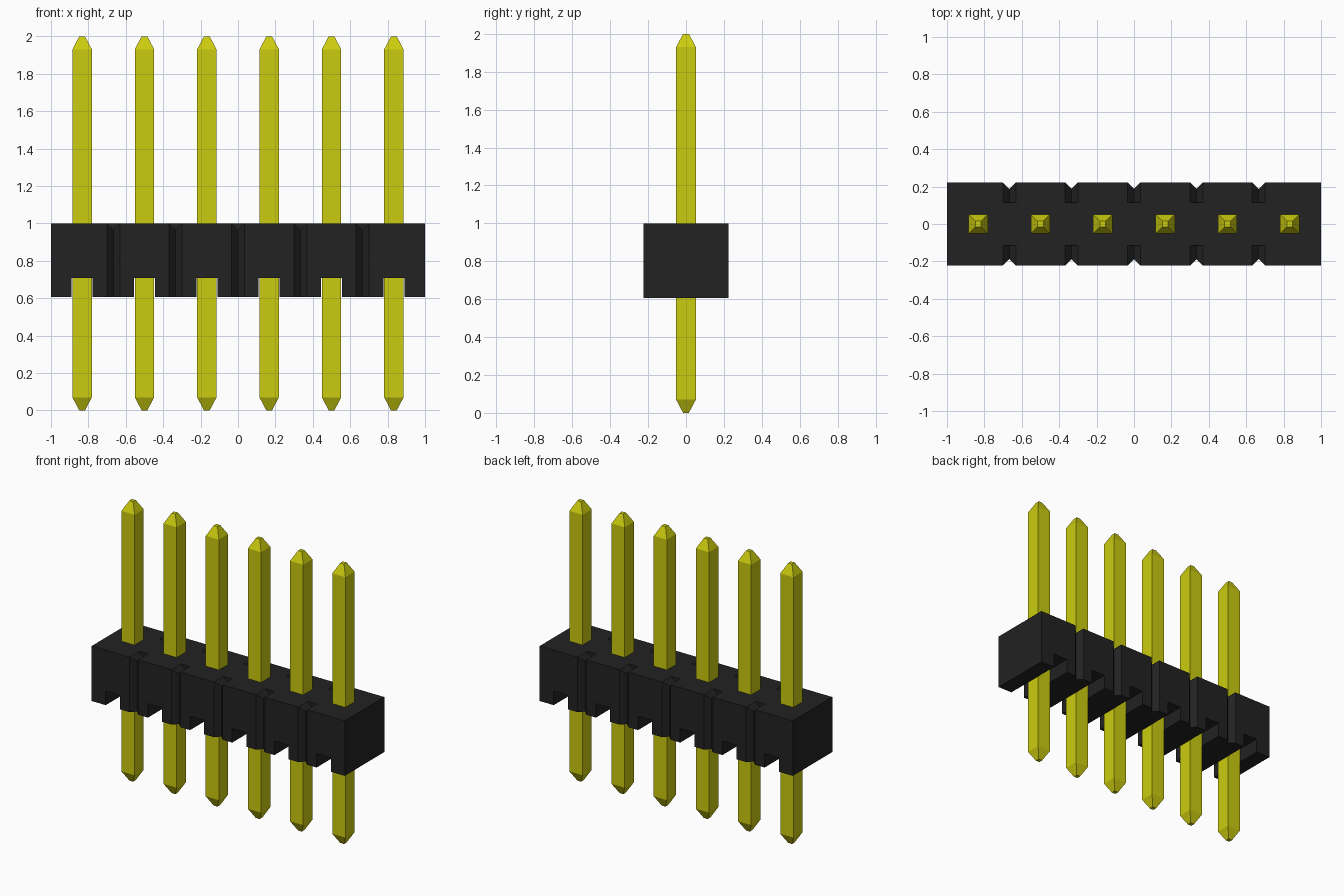
import bpy, bmesh
from math import pi, sqrt
from mathutils import Matrix, Vector

cube = bpy.data.objects.get("Cube")
if cube:
    bpy.data.objects.remove(cube, do_unlink=True)

COUNT, PITCH = 6, 1 / 3
HALF_Y, BOTTOM, TOP = 0.223, 0.607, 1.0
SLOT, SLOT_TOP = 0.056, 0.707
NOTCH, GROOVE_END = 0.035, 0.115
PIN, TIP, TAPER, HEIGHT = 0.052, 0.015, 0.07, 2.0


def material(name, color):
    mat = bpy.data.materials.new(name)
    mat.use_nodes = True
    mat.diffuse_color = color
    mat.node_tree.nodes["Principled BSDF"].inputs["Base Color"].default_value = color
    return mat


def make_object(name, bm, mat=None):
    bmesh.ops.recalc_face_normals(bm, faces=bm.faces)
    mesh = bpy.data.meshes.new(name)
    bm.to_mesh(mesh)
    bm.free()
    obj = bpy.data.objects.new(name, mesh)
    bpy.context.collection.objects.link(obj)
    if mat:
        mesh.materials.append(mat)
    return obj


def cut(target, cutter):
    cutter.hide_render = True
    mod = target.modifiers.new("cut", "BOOLEAN")
    mod.operation, mod.solver, mod.object = "DIFFERENCE", "EXACT", cutter
    bpy.context.view_layer.objects.active = target
    bpy.ops.object.modifier_apply(modifier=mod.name)
    bpy.data.objects.remove(cutter, do_unlink=True)


def diamond(bm, center, length, turn):
    # Four-sided prism whose corners lie on the axes
    bmesh.ops.create_cone(bm, cap_ends=True, segments=4, radius1=NOTCH, radius2=NOTCH,
                          depth=length, matrix=Matrix.Translation(center) @ turn)


black = material("black plastic", (0.016, 0.016, 0.016, 1))
yellow = material("yellow metal", (0.60, 0.60, 0.005, 1))
pin_xs = [(i - (COUNT - 1) / 2) * PITCH for i in range(COUNT)]
joint_xs = [x + PITCH / 2 for x in pin_xs[:-1]]

# Housing: front profile with a slot under each pin, extruded front to back
profile = [(1, TOP), (-1, TOP), (-1, BOTTOM)]
for x in pin_xs:
    profile += [(x - SLOT, BOTTOM), (x - SLOT, SLOT_TOP), (x + SLOT, SLOT_TOP), (x + SLOT, BOTTOM)]
profile.append((1, BOTTOM))
bm = bmesh.new()
face = bm.faces.new([bm.verts.new((x, -HALF_Y, z)) for x, z in profile])
moved = bmesh.ops.extrude_face_region(bm, geom=[face])["geom"]
bmesh.ops.translate(bm, vec=(0, 2 * HALF_Y, 0),
                    verts=[v for v in moved if isinstance(v, bmesh.types.BMVert)])
housing = make_object("housing", bm, black)

# Vertical snap notches, then short grooves across the top edge
notches, grooves = bmesh.new(), bmesh.new()
for x in joint_xs:
    for side in (-1, 1):
        diamond(notches, Vector((x, side * HALF_Y, 0.8)), 0.8, Matrix.Identity(4))
        diamond(grooves, Vector((x, side * (GROOVE_END + 0.1), TOP)), 0.2,
                Matrix.Rotation(pi / 2, 4, "X"))
cut(housing, make_object("notch_cutter", notches))
cut(housing, make_object("groove_cutter", grooves))

# Square pins tapered at both ends
for number, x in enumerate(pin_xs, 1):
    bm = bmesh.new()
    sections = [(0, TIP, TAPER, PIN), (TAPER, PIN, HEIGHT - TAPER, PIN),
                (HEIGHT - TAPER, PIN, HEIGHT, TIP)]
    for z0, half0, z1, half1 in sections:
        turn = Matrix.Translation((x, 0, (z0 + z1) / 2)) @ Matrix.Rotation(pi / 4, 4, "Z")
        bmesh.ops.create_cone(bm, cap_ends=True, segments=4, radius1=half0 * sqrt(2),
                              radius2=half1 * sqrt(2), depth=z1 - z0, matrix=turn)
    # Weld the sections and drop the caps between them
    bmesh.ops.remove_doubles(bm, verts=bm.verts, dist=0.0001)
    inner = [f for f in bm.faces if abs(f.normal.z) > 0.99
             and 0.01 < f.calc_center_median().z < HEIGHT - 0.01]
    bmesh.ops.delete(bm, geom=inner, context="FACES_ONLY")
    make_object(f"pin_{number}", bm, yellow)
